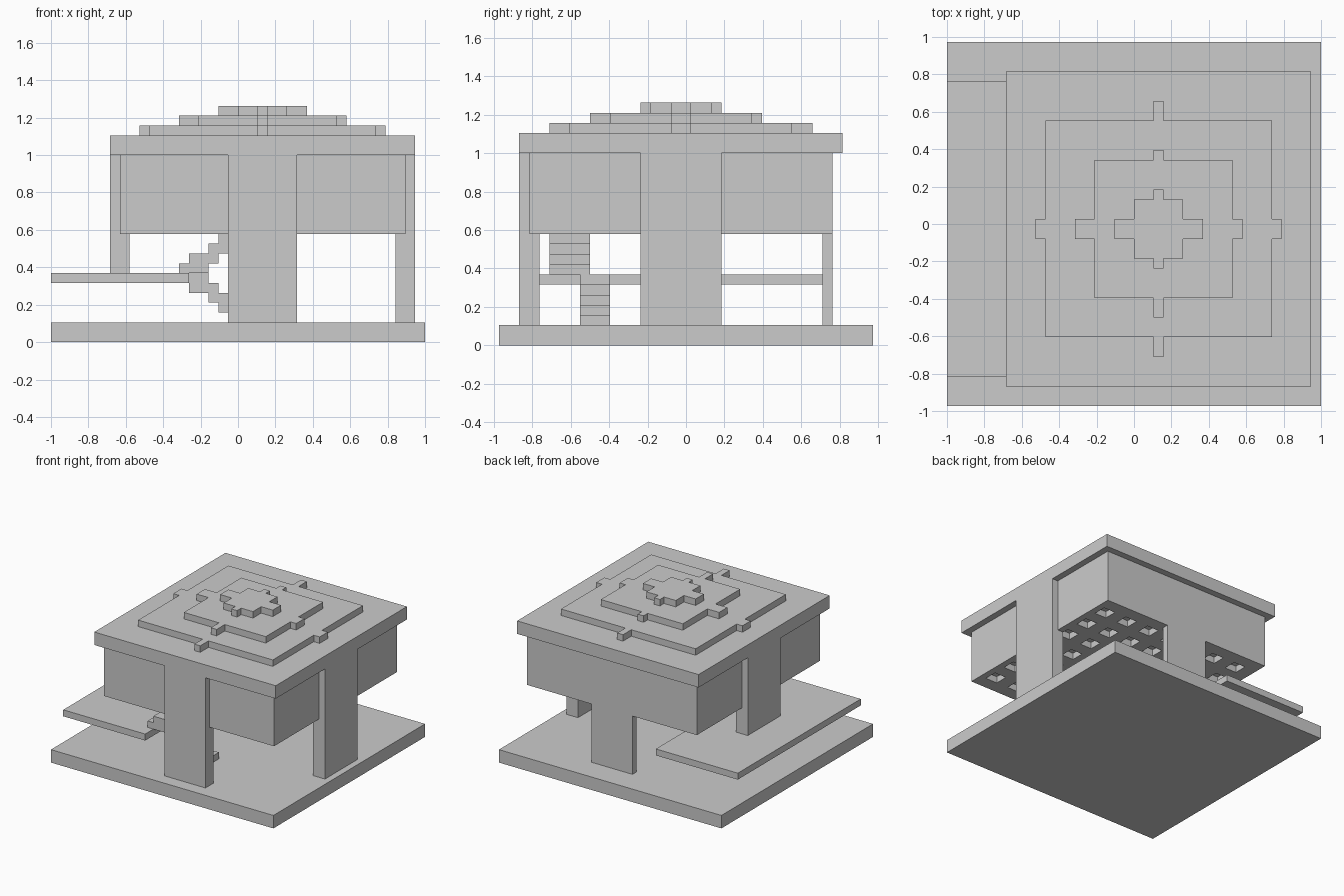
import bpy, bmesh
from mathutils import Vector

if "Cube" in bpy.data.objects:
    bpy.data.objects.remove(bpy.data.objects["Cube"])

U = 2 / 38  # one block of the grid
ORIGIN = Vector((-1, -37 * U / 2, 0))


def blocks(name, boxes):
    """One object from boxes (x0, x1, y0, y1, z0, z1) in block units."""
    bm = bmesh.new()
    for x0, x1, y0, y1, z0, z1 in boxes:
        for v in bmesh.ops.create_cube(bm, size=1)["verts"]:
            p = Vector((x0 if v.co.x < 0 else x1,
                        y0 if v.co.y < 0 else y1,
                        z0 if v.co.z < 0 else z1))
            v.co = p * U + ORIGIN
    me = bpy.data.meshes.new(name)
    bm.to_mesh(me)
    bm.free()
    ob = bpy.data.objects.new(name, me)
    bpy.context.collection.objects.link(ob)
    return ob


def cut(target, name, boxes):
    tool = blocks(name, boxes)
    tool.hide_render = True
    tool.hide_viewport = True
    mod = target.modifiers.new(name, 'BOOLEAN')
    mod.operation = 'DIFFERENCE'
    mod.solver = 'EXACT'
    mod.object = tool


def prism(name, points, z0, z1):
    """Extruded plan outline in block units."""
    bm = bmesh.new()
    face = bm.faces.new([bm.verts.new(Vector((x, y, z0)) * U + ORIGIN) for x, y in points])
    top = bmesh.ops.extrude_face_region(bm, geom=[face])["geom"]
    for v in top:
        if isinstance(v, bmesh.types.BMVert):
            v.co.z += (z1 - z0) * U
    bmesh.ops.recalc_face_normals(bm, faces=bm.faces)
    me = bpy.data.meshes.new(name)
    bm.to_mesh(me)
    bm.free()
    bpy.context.collection.objects.link(bpy.data.objects.new(name, me))


# Ground slab and raised landing deck
blocks("base_slab", [(0, 38, 0, 37, 0, 2)])
blocks("landing_deck", [(0, 14, 3, 33, 6, 7)])

# Upper storey: hollow room, coffered underside, stair opening
room = blocks("upper_room", [(7, 36, 3, 33, 11, 19)])
coffers = [(x, x + 2, y, y + 2, 10, 12)
           for x in range(9, 34, 4) for y in range(5, 31, 4)
           if not (x + 2 >= 12 and x <= 18 and y <= 9)]
cut(room, "coffer_cutter", coffers)
cut(room, "room_cavity_cutter", [(8, 35, 4, 32, 13, 18.5)])
cut(room, "stair_opening_cutter", [(12, 18, 5, 9, 10, 14)])

# Four wide pillars
blocks("front_pillar", [(18, 25, 2, 4, 2, 19)])
blocks("back_pillar", [(18, 25, 32, 33, 2, 11)])
blocks("right_pillar", [(35, 37, 14, 22, 2, 19)])
blocks("left_pillar", [(6, 8, 14, 22, 7, 19)])

# Two flights of block stairs
upper = [(13, 16), (14, 17), (16, 18), (17, 20)]
lower = [(18, 21), (17, 19), (16, 18), (14, 17), (14, 16)]
blocks("upper_stairs", [(a, b, 5, 9, 7 + k, 8 + k) for k, (a, b) in enumerate(upper)])
blocks("lower_stairs", [(a, b, 8, 11, 2 + k, 3 + k) for k, (a, b) in enumerate(lower)])

# Roof slab
blocks("roof_slab", [(6, 37, 2, 34, 19, 21)])

# Stepped roof tiers, each with four centre tabs:
# main x, main y, tab reach x, tab reach y
tiers = [((10, 33), (7, 29), (9, 34), (5, 31)),
         ((15, 29), (11, 25), (13, 30), (9, 26)),
         ((19, 24), (15, 21), (17, 26), (14, 22))]
for k, ((a, b), (c, d), (p, q), (r, s)) in enumerate(tiers):
    outline = [(a, c), (21, c), (21, r), (22, r), (22, c), (b, c),
               (b, 17), (q, 17), (q, 19), (b, 19), (b, d),
               (22, d), (22, s), (21, s), (21, d), (a, d),
               (a, 19), (p, 19), (p, 17), (a, 17)]
    prism(f"roof_tier_{k + 1}", outline, 21 + k, 22 + k)
